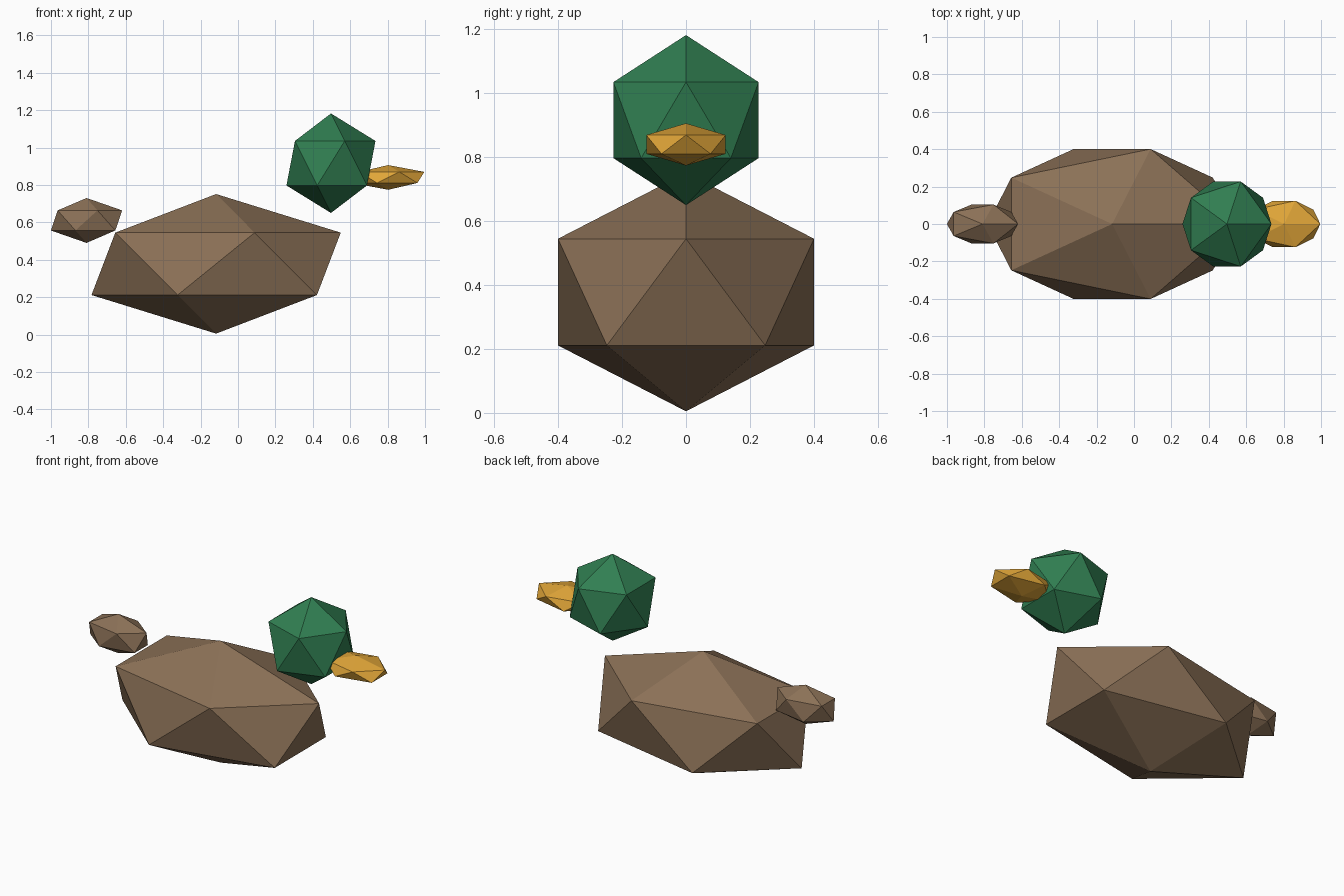
import bpy

cube = bpy.data.objects.get("Cube")
if cube:
    bpy.data.objects.remove(cube, do_unlink=True)


def make_material(name, rgb):
    mat = bpy.data.materials.new(name)
    mat.use_nodes = True
    color = (*rgb, 1.0)
    mat.diffuse_color = color
    mat.node_tree.nodes["Principled BSDF"].inputs["Base Color"].default_value = color
    return mat


def faceted_ball(name, center, radii, mat):
    """Stretched 20-sided solid with flat faces."""
    bpy.ops.mesh.primitive_ico_sphere_add(subdivisions=1, radius=1, location=center)
    obj = bpy.context.object
    obj.name = name
    obj.scale = radii
    bpy.ops.object.transform_apply(location=False, rotation=False, scale=True)
    bpy.ops.object.shade_flat()
    obj.data.materials.append(mat)
    return obj


brown = make_material("feather brown", (0.26, 0.165, 0.095))
green = make_material("head green", (0.03, 0.21, 0.083))
yellow = make_material("bill yellow", (0.75, 0.38, 0.04))

# Body and raised tail
faceted_ball("body", (-0.117, 0, 0.378), (0.745, 0.471, 0.373), brown)
faceted_ball("tail", (-0.81, 0, 0.61), (0.213, 0.122, 0.12), brown)

# Head and flat bill
faceted_ball("head", (0.497, 0, 0.916), (0.266, 0.267, 0.266), green)
faceted_ball("bill", (0.803, 0, 0.84), (0.216, 0.146, 0.066), yellow)
